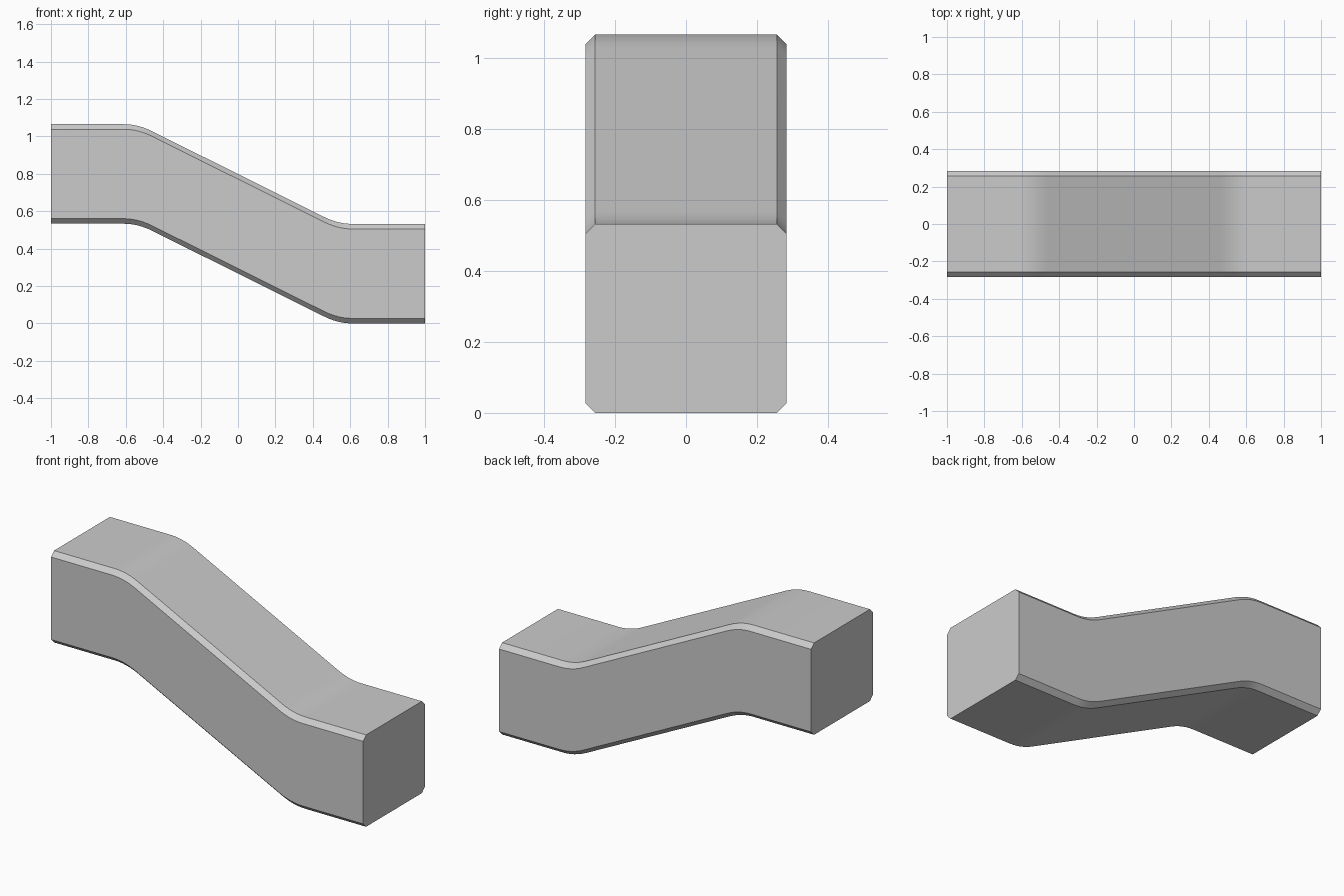
import bpy, bmesh, math

if "Cube" in bpy.data.objects:
    bpy.data.objects.remove(bpy.data.objects["Cube"])

HALF_W, HEIGHT, CUT = 0.2825, 0.532, 0.027
DROP, CORNER, BLEND, STEPS = 0.533, 0.535, 0.075, 6

# Chamfered rectangular cross-section (y, z)
w, h, c = HALF_W, HEIGHT, CUT
section = [(-w + c, 0), (w - c, 0), (w, c), (w, h - c),
           (w - c, h), (-w + c, h), (-w, h - c), (-w, c)]

# Path: flat, rounded bend, straight slope, mirrored to the lower end
slope = DROP / (2 * CORNER)
a = (-CORNER - BLEND, DROP)
b = (-CORNER, DROP)
d = (-CORNER + BLEND, DROP - slope * BLEND)
bend = []
for i in range(STEPS + 1):
    t = i / STEPS
    bend.append(tuple((1 - t) ** 2 * p + 2 * t * (1 - t) * q + t * t * r
                      for p, q, r in zip(a, b, d)))
upper = [(-1, DROP)] + bend
path = upper + [(-x, DROP - z) for x, z in reversed(upper)]

# Sweep the section along the path, keeping it vertical
bm = bmesh.new()
rings = [[bm.verts.new((x, y, z + pz)) for y, z in section] for x, pz in path]
n = len(section)
for r, s in zip(rings, rings[1:]):
    for i in range(n):
        j = (i + 1) % n
        bm.faces.new((r[i], r[j], s[j], s[i]))
bm.faces.new(rings[0])
bm.faces.new(rings[-1])
bmesh.ops.recalc_face_normals(bm, faces=bm.faces)

mesh = bpy.data.meshes.new("sloped_block")
bm.to_mesh(mesh)
bm.free()
block = bpy.data.objects.new("sloped_block", mesh)
bpy.context.collection.objects.link(block)

# Smooth bends, sharp chamfers and ends
bpy.context.view_layer.objects.active = block
block.select_set(True)
bpy.ops.object.shade_smooth_by_angle(angle=math.radians(30))
